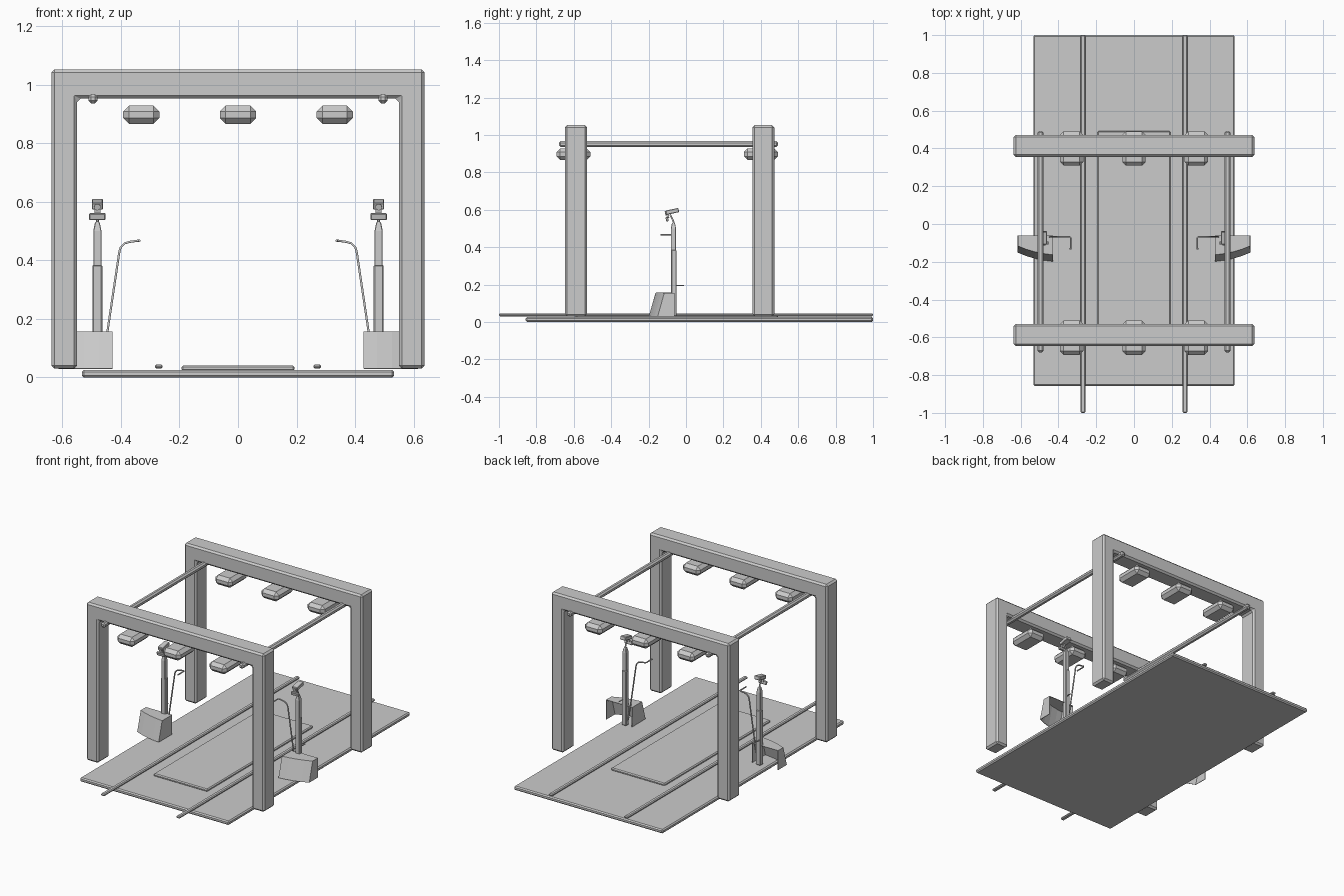
import bpy, bmesh, math
from mathutils import Matrix, Vector

if "Cube" in bpy.data.objects:
    bpy.data.objects.remove(bpy.data.objects["Cube"])


def finish(name, bm, bevel=0.0):
    bmesh.ops.recalc_face_normals(bm, faces=bm.faces)
    me = bpy.data.meshes.new(name)
    bm.to_mesh(me)
    bm.free()
    ob = bpy.data.objects.new(name, me)
    bpy.context.collection.objects.link(ob)
    if bevel:
        m = ob.modifiers.new("bevel", 'BEVEL')
        m.width = bevel
        m.segments = 1
        m.limit_method = 'ANGLE'
    return ob


def box(name, x, y, z, bevel=0.0, tilt=0.0):
    """Box from (min, max) ranges, optionally tilted about x."""
    bm = bmesh.new()
    bmesh.ops.create_cube(bm, size=1)
    c = Vector([(a + b) / 2 for a, b in (x, y, z)])
    s = [abs(b - a) for a, b in (x, y, z)]
    mat = Matrix.Translation(c) @ Matrix.Rotation(tilt, 4, 'X') @ Matrix.Diagonal((*s, 1))
    bm.transform(mat)
    return finish(name, bm, bevel)


def tube(name, pts, r):
    cu = bpy.data.curves.new(name, 'CURVE')
    cu.dimensions = '3D'
    cu.bevel_depth = r
    cu.bevel_resolution = 1
    cu.use_fill_caps = True
    sp = cu.splines.new('POLY')
    sp.points.add(len(pts) - 1)
    for p, co in zip(sp.points, pts):
        p.co = (*co, 1)
    ob = bpy.data.objects.new(name, cu)
    bpy.context.collection.objects.link(ob)
    return ob


def rod(name, a, b, r, n=12):
    a, b = Vector(a), Vector(b)
    bm = bmesh.new()
    bmesh.ops.create_cone(bm, cap_ends=True, segments=n, radius1=r, radius2=r, depth=(b - a).length)
    q = (b - a).to_track_quat('Z', 'Y').to_matrix().to_4x4()
    bm.transform(Matrix.Translation((a + b) / 2) @ q)
    return finish(name, bm)


# Floor plate and raised centre pad
box("floor_plate", (-.533, .533), (-.857, 1), (0, .026), .007)
box("centre_pad", (-.193, .193), (-.59, .493), (.022, .041), .006)

# Portal frames with hanging lamps
profile = [(-.637, .03), (-.637, 1.052), (.637, 1.052), (.637, .03),
           (.549, .03), (.549, .952), (-.549, .952), (-.549, .03)]
for tag, y in (("front", -.588), ("back", .414)):
    bm = bmesh.new()
    f = bm.faces.new([bm.verts.new((px, y - .058, pz)) for px, pz in profile])
    ext = bmesh.ops.extrude_face_region(bm, geom=[f])
    bmesh.ops.translate(bm, vec=(0, .116, 0),
                        verts=[v for v in ext["geom"] if isinstance(v, bmesh.types.BMVert)])
    finish(tag + "_portal", bm, .011)
    for i, x in enumerate((-.33, 0, .33)):
        box(f"{tag}_lamp_{i}", (x - .062, x + .062), (y - .105, y + .077), (.866, .928), .02)

# Hood around a post foot: open at the back and below
hood_front = [(.43, -.197), (.475, -.191), (.525, -.181), (.572, -.167), (.614, -.15)]

for s, side in ((-1, "left"), (1, "right")):
    def X(a, b):
        return (min(s * a, s * b), max(s * a, s * b))

    # Floor rail and overhead tie bar
    box(side + "_floor_rail", X(.257, .283), (-1, 1), (.03, .045), .005)
    box(side + "_tie_bar", X(.479, .511), (-.68, .493), (.936, .967), .009)

    # Foot hood
    bm = bmesh.new()
    low = [(.43, -.062)] + hood_front + [(.614, -.062)]
    bot = [bm.verts.new((s * x, y, .03)) for x, y in low]
    top = [bm.verts.new((s * x, y if y > -.1 else y + .035, .155)) for x, y in low]
    for i in range(len(low) - 1):
        bm.faces.new((bot[i], bot[i + 1], top[i + 1], top[i]))
    bm.faces.new(top)
    hood = finish(side + "_foot_hood", bm)
    sol = hood.modifiers.new("thickness", 'SOLIDIFY')
    sol.thickness = .004
    sol.offset = 0

    # Telescopic post with tapered tip
    box(side + "_post_sleeve", X(.463, .497), (-.08, -.05), (.03, .385), .004)
    bm = bmesh.new()
    rings = []
    for z, hx, hy in ((.38, .014, .014), (.5, .014, .014), (.525, .009, .009), (.533, .005, .005)):
        rings.append([bm.verts.new((s * .48 + a * hx, -.067 + b * hy, z))
                      for a, b in ((-1, -1), (1, -1), (1, 1), (-1, 1))])
    for r0, r1 in zip(rings, rings[1:]):
        for i in range(4):
            j = (i + 1) % 4
            bm.faces.new((r0[i], r0[j], r1[j], r1[i]))
    bm.faces.new(rings[0])
    bm.faces.new(rings[-1])
    finish(side + "_post_mast", bm, .002)

    # Tilted sensor head on a thin neck
    tube(side + "_neck", [(s * .48, -.064, .528), (s * .48, -.07, .545), (s * .48, -.085, .575)], .005)
    box(side + "_sensor_body", X(.461, .499), (-.108, -.038), (.58, .603), .003, math.radians(12))
    box(side + "_sensor_plate", X(.452, .508), (-.108, -.094), (.538, .561), .003, math.radians(12))
    box(side + "_sensor_bracket", X(.47, .49), (-.104, -.092), (.555, .585), 0, math.radians(12))
    rod(side + "_lens", (s * .48, -.112, .581), (s * .48, -.1, .584), .011)

    # Bent pipe arm and small rear hook
    tube(side + "_pipe_arm", [(s * .463, -.068, .06), (s * .446, -.068, .155), (s * .405, -.068, .43),
                              (s * .4, -.068, .445), (s * .387, -.068, .458), (s * .37, -.068, .463),
                              (s * .342, -.068, .467), (s * .336, -.074, .467), (s * .336, -.135, .467)], .0042)
    tube(side + "_rear_hook", [(s * .49, -.055, .195), (s * .49, -.012, .195)], .003)
